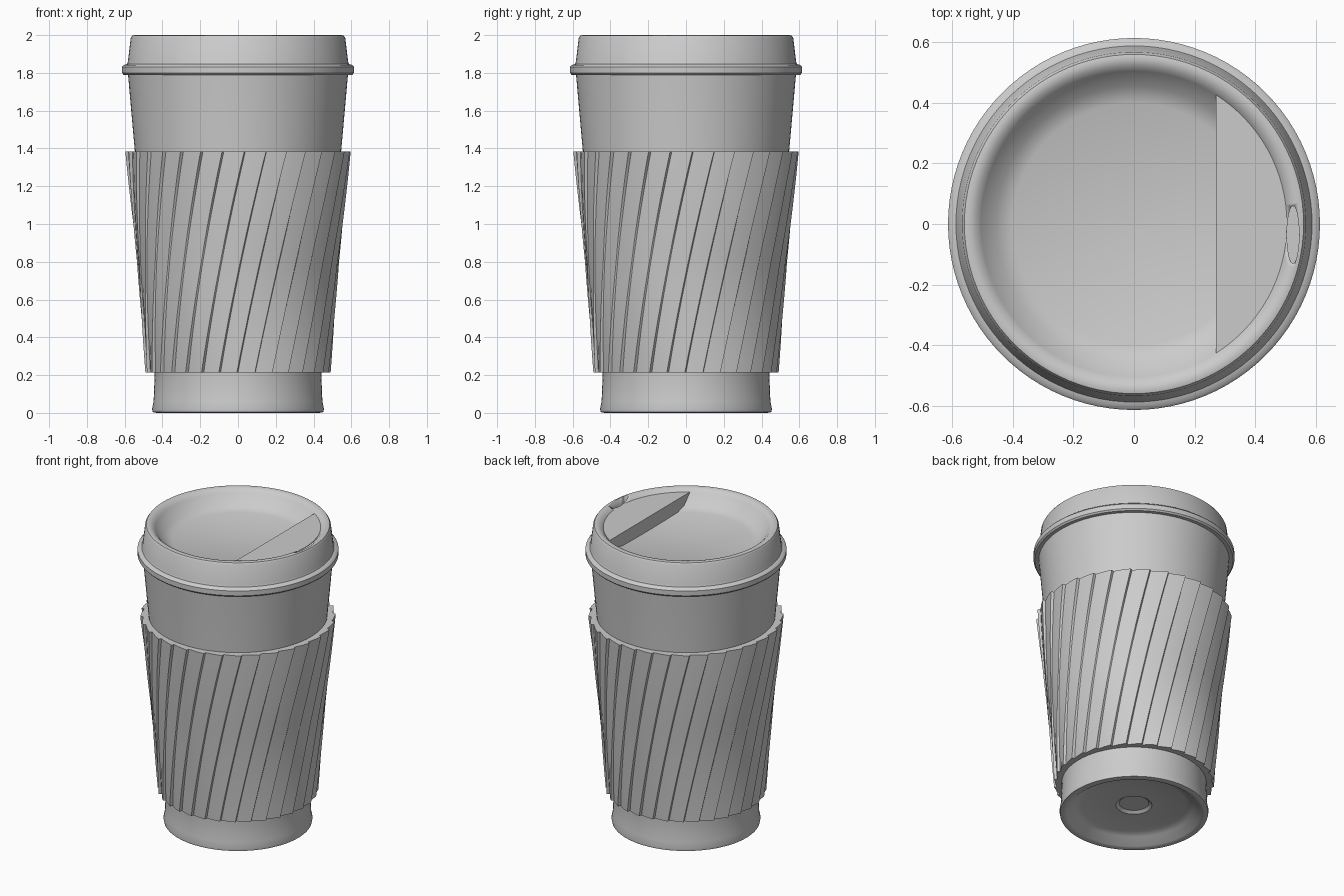
import bpy, bmesh, math
from math import sin, cos, pi, tau

cube = bpy.data.objects.get("Cube")
if cube:
    bpy.data.objects.remove(cube)

grey = bpy.data.materials.new("plain_grey")
grey.use_nodes = True
colour = (0.6, 0.6, 0.6, 1)
grey.diffuse_color = colour
grey.node_tree.nodes["Principled BSDF"].inputs["Base Color"].default_value = colour


def finish(name, bm, angle=35):
    bmesh.ops.recalc_face_normals(bm, faces=bm.faces)
    mesh = bpy.data.meshes.new(name)
    bm.to_mesh(mesh)
    bm.free()
    obj = bpy.data.objects.new(name, mesh)
    bpy.context.collection.objects.link(obj)
    mesh.materials.append(grey)
    bpy.ops.object.select_all(action='DESELECT')
    obj.select_set(True)
    bpy.context.view_layer.objects.active = obj
    bpy.ops.object.shade_smooth_by_angle(angle=math.radians(angle))
    return obj


def bridge(bm, lower, upper):
    n = len(lower)
    for i in range(n):
        j = (i + 1) % n
        bm.faces.new((lower[i], lower[j], upper[j], upper[i]))


def lathe(name, profile, steps=96):
    """Spin (radius, height) points round z; the end rings are capped."""
    bm = bmesh.new()
    rings = [[bm.verts.new((r * cos(tau * i / steps), r * sin(tau * i / steps), z))
              for i in range(steps)] for r, z in profile]
    for low, high in zip(rings, rings[1:]):
        bridge(bm, low, high)
    bm.faces.new(rings[0])
    bm.faces.new(rings[-1])
    return finish(name, bm)


def slab(name, outline, bottom, top):
    """Upright prism over an outline."""
    bm = bmesh.new()
    low, high = [[bm.verts.new((x, y, z)) for x, y in outline] for z in (bottom, top)]
    bridge(bm, low, high)
    bm.faces.new(low)
    bm.faces.new(high)
    return finish(name, bm)


# Cup with a hollow foot and a small central dimple underneath
lathe("cup_body", [
    (0.09, 0.075), (0.11, 0.06), (0.32, 0.06), (0.36, 0.045), (0.41, 0.005),
    (0.43, 0), (0.452, 0.004), (0.455, 0.02), (0.447, 0.06), (0.441, 0.2), (0.583, 1.8)])

# Lid with rolled bead, tapered wall and sunken top
lid = lathe("lid", [
    (0.575, 1.79), (0.605, 1.79), (0.614, 1.80), (0.614, 1.832), (0.605, 1.842),
    (0.588, 1.846), (0.583, 1.86), (0.568, 1.985), (0.56, 1.997), (0.548, 2.0),
    (0.525, 1.995), (0.505, 1.975), (0.455, 1.91), (0.4, 1.89), (0.01, 1.88)])

# Raised drinking platform, bounded by a straight edge
reach = math.acos(0.27 / 0.505)
arc = [(0.505 * cos(a), 0.505 * sin(a))
       for a in (reach * (i / 16 - 1) for i in range(33))]
slab("drinking_platform", arc, 1.87, 1.978)

# Sipping slot cut through the rim
slot = [(0.525 + 0.02 * cos(tau * i / 24), -0.035 + 0.095 * sin(tau * i / 24))
        for i in range(24)]
cutter = slab("slot_cutter", slot, 1.93, 2.05)
cutter.hide_render = True
cutter.hide_set(True)
cut = lid.modifiers.new("slot", 'BOOLEAN')
cut.operation = 'DIFFERENCE'
cut.object = cutter

# Sleeve of twisted, stepped pleats, strongest near both ends
PLEATS, LEVELS, TWIST = 32, 16, 0.46
bm = bmesh.new()
rings = []
for k in range(LEVELS + 1):
    t = k / LEVELS
    z, r = 0.215 + 1.17 * t, 0.478 + 0.107 * t
    depth = 0.005 + 0.013 * abs(2 * t - 1)
    ring = []
    for p in range(PLEATS):
        for part, lift in ((0, 0), (0.45, 0.5), (0.94, 1)):
            a = tau * (p + part) / PLEATS + TWIST * t
            rad = r + depth * (lift - 0.3)
            ring.append(bm.verts.new((rad * cos(a), rad * sin(a), z)))
    rings.append(ring)
for low, high in zip(rings, rings[1:]):
    bridge(bm, low, high)

# Sleeve edges turned in to meet the cup
for ring, radius in ((rings[0], 0.43), (rings[-1], 0.535)):
    inner = [bm.verts.new((v.co.x * radius / v.co.xy.length,
                           v.co.y * radius / v.co.xy.length, v.co.z)) for v in ring]
    bridge(bm, ring, inner)
finish("pleated_sleeve", bm, 25)
